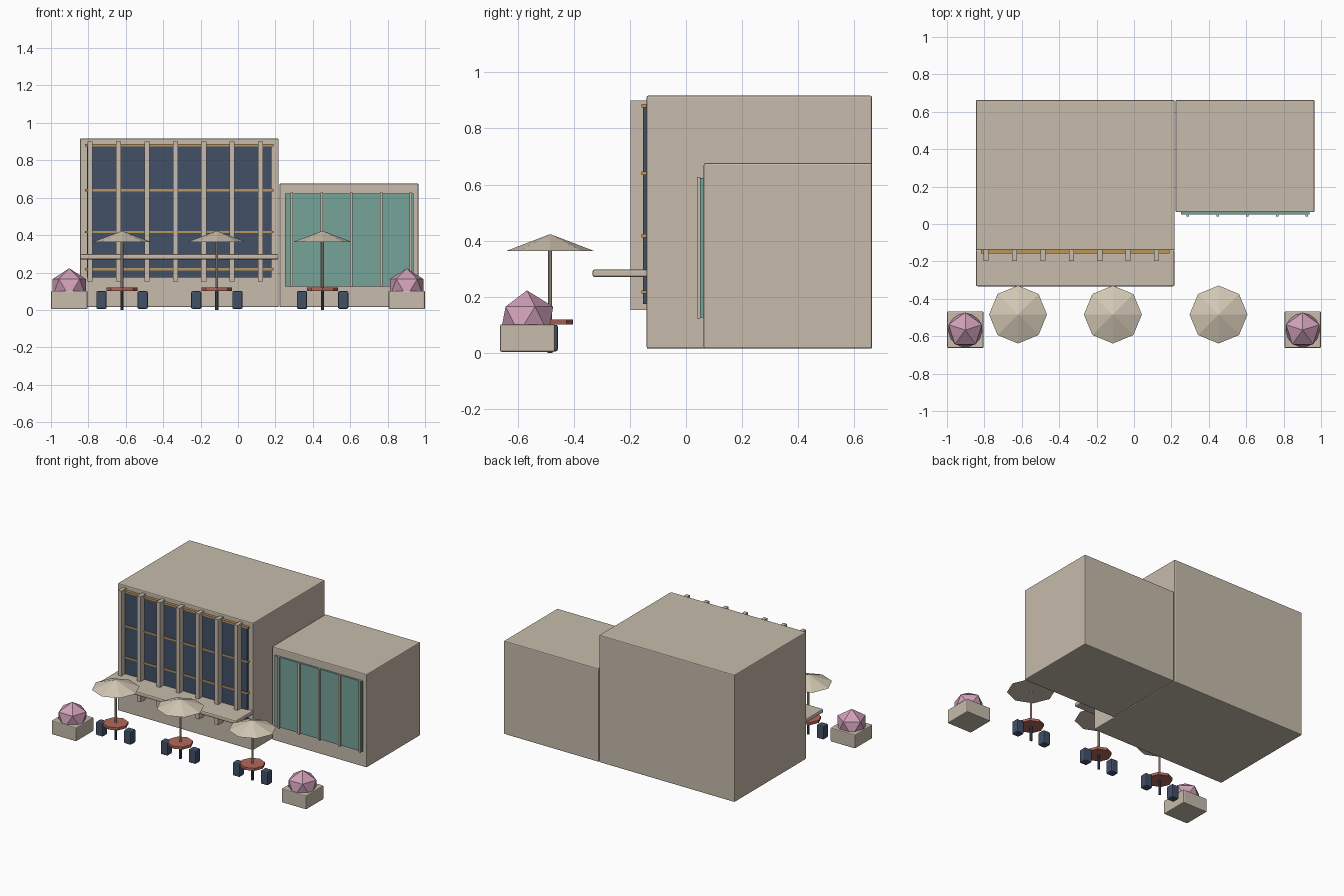
import bpy, bmesh, math
from mathutils import Matrix

if "Cube" in bpy.data.objects:
    bpy.data.objects.remove(bpy.data.objects["Cube"])


def material(name, rgb):
    m = bpy.data.materials.new(name)
    m.diffuse_color = (*rgb, 1)
    m.use_nodes = True
    m.node_tree.nodes["Principled BSDF"].inputs["Base Color"].default_value = m.diffuse_color
    return m


STONE = material("warm_stone", (0.57, 0.50, 0.41))
CREAM = material("cream_canvas", (0.65, 0.575, 0.46))
NAVY = material("navy", (0.054, 0.08, 0.136))
TEAL = material("teal_glass", (0.178, 0.366, 0.314))
GOLD = material("gold_trim", (0.51, 0.305, 0.102))
CLAY = material("terracotta", (0.445, 0.141, 0.102))
PINK = material("pink_blossom", (0.63, 0.35, 0.48))


def finish(name, bm, mat):
    me = bpy.data.meshes.new(name)
    bm.to_mesh(me)
    bm.free()
    me.materials.append(mat)
    ob = bpy.data.objects.new(name, me)
    bpy.context.collection.objects.link(ob)
    return ob


def box(name, x, y, z, mat, bevel=0):
    """Box from (min, max) pairs on each axis, with optional soft edges."""
    bm = bmesh.new()
    mid = [(a + b) / 2 for a, b in (x, y, z)]
    size = [b - a for a, b in (x, y, z)]
    bmesh.ops.create_cube(bm, size=1, matrix=Matrix.Translation(mid) @ Matrix.Diagonal((*size, 1)))
    ob = finish(name, bm, mat)
    if bevel:
        mod = ob.modifiers.new("edge", "BEVEL")
        mod.width = bevel
        mod.segments = 2
    return ob


def tube(name, x, y, z, r1, r2, mat, sides=8):
    bm = bmesh.new()
    bmesh.ops.create_cone(bm, cap_ends=True, segments=sides, radius1=r1, radius2=r2,
                          depth=z[1] - z[0], matrix=Matrix.Translation((x, y, (z[0] + z[1]) / 2)))
    return finish(name, bm, mat)


# Building masses
box("main_block", (-0.845, 0.217), (-0.14, 0.663), (0.015, 0.917), STONE, 0.006)
box("side_wing", (0.222, 0.965), (0.063, 0.663), (0.015, 0.676), STONE, 0.006)

# Tall window wall with gold rails and vertical fins
box("main_glass", (-0.806, 0.18), (-0.154, -0.138), (0.174, 0.88), NAVY)
for i, z in enumerate((0.217, 0.417, 0.64, 0.881)):
    box(f"gold_rail_{i}", (-0.818, 0.19), (-0.159, -0.139), (z - 0.006, z + 0.006), GOLD)
for i in range(7):
    x = -0.791 + i * 0.152
    box(f"facade_fin_{i}", (x - 0.0135, x + 0.0135), (-0.197, -0.138), (0.153, 0.90), STONE)

# Entrance canopy slab
box("canopy_slab", (-0.845, 0.217), (-0.333, -0.137), (0.27, 0.298), STONE, 0.008)

# Wing window and mullions
box("wing_glass", (0.25, 0.938), (0.05, 0.064), (0.126, 0.623), TEAL)
for i in range(5):
    x = 0.288 + i * 0.159
    box(f"wing_mullion_{i}", (x - 0.007, x + 0.007), (0.039, 0.051), (0.122, 0.627), STONE)

# Patio sets: umbrella, table and two stools
PY = -0.484
for i, x in enumerate((-0.62, -0.113, 0.452)):
    tube(f"umbrella_{i}", x, PY, (0.364, 0.422), 0.155, 0.004, CREAM)
    tube(f"umbrella_pole_{i}", x, PY, (0.11, 0.40), 0.007, 0.007, STONE)
    tube(f"table_leg_{i}", x, PY, (0.0, 0.11), 0.009, 0.009, NAVY)
    tube(f"table_top_{i}", x, PY, (0.102, 0.12), 0.082, 0.082, CLAY)
    for side in (-1, 1):
        sx = x + side * 0.11
        box(f"stool_{i}_{'left' if side < 0 else 'right'}", (sx - 0.0275, sx + 0.0275),
            (PY - 0.0275, PY + 0.0275), (0.006, 0.1), NAVY, 0.007)

# Corner planters with faceted blossom bushes
for label, x in (("left", -0.902), ("right", 0.902)):
    box(f"planter_{label}", (x - 0.097, x + 0.097), (-0.663, -0.467), (0.004, 0.102), STONE, 0.006)
    bm = bmesh.new()
    bmesh.ops.create_icosphere(bm, subdivisions=1, radius=0.105,
                               matrix=Matrix.Translation((x, -0.567, 0.118)) @ Matrix.Rotation(math.pi / 2, 4, "Z"))
    finish(f"bush_{label}", bm, PINK)
